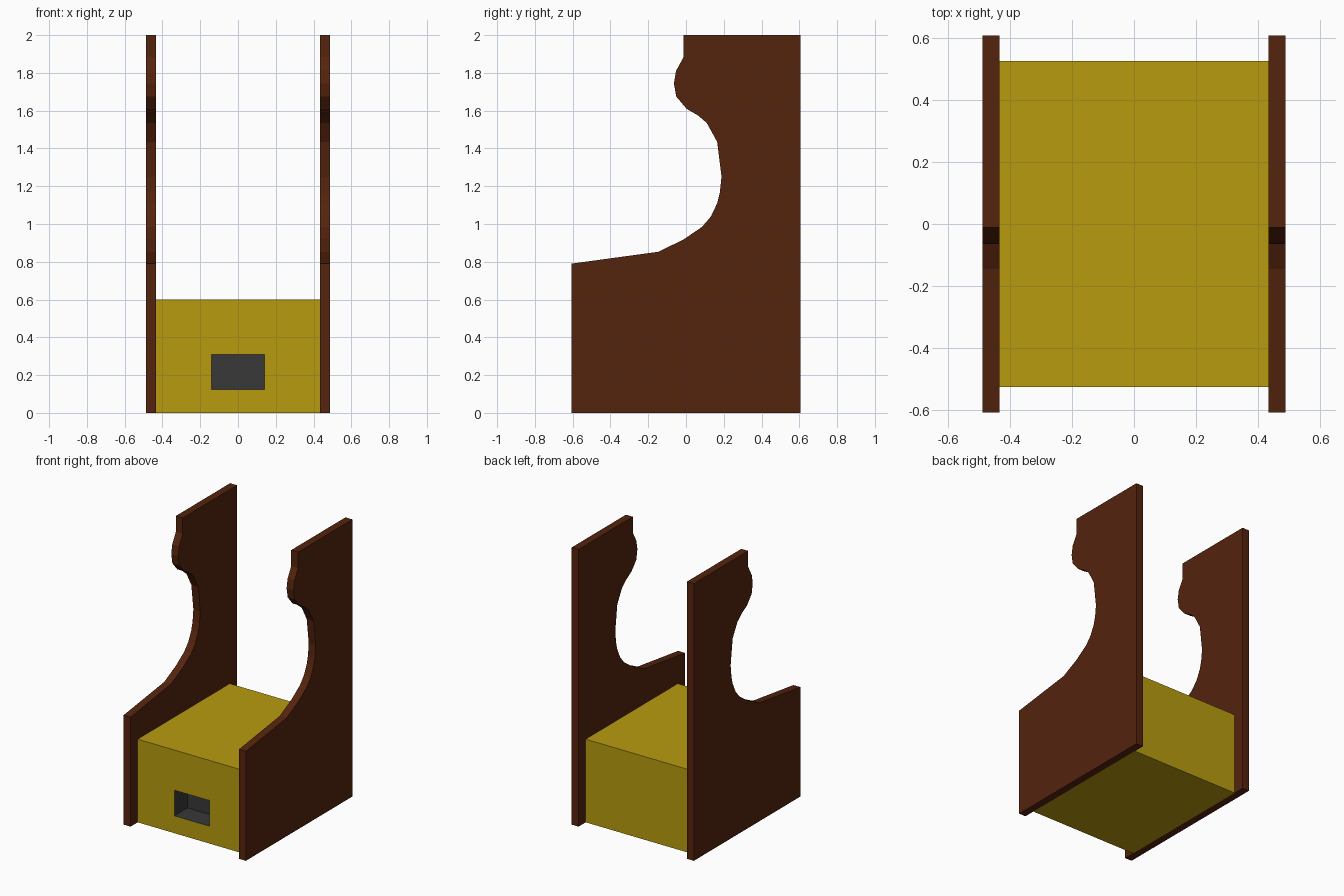
import bpy, bmesh

if "Cube" in bpy.data.objects:
    bpy.data.objects.remove(bpy.data.objects["Cube"])


def material(name, color):
    mat = bpy.data.materials.new(name)
    mat.diffuse_color = (*color, 1)
    mat.use_nodes = True
    mat.node_tree.nodes["Principled BSDF"].inputs["Base Color"].default_value = mat.diffuse_color
    return mat


def make_object(name, bm, *mats):
    bmesh.ops.recalc_face_normals(bm, faces=bm.faces[:])
    mesh = bpy.data.meshes.new(name)
    bm.to_mesh(mesh)
    bm.free()
    for mat in mats:
        mesh.materials.append(mat)
    obj = bpy.data.objects.new(name, mesh)
    bpy.context.collection.objects.link(obj)
    return obj


brown = material("brown_wood", (0.089, 0.017, 0.004))
yellow = material("yellow_paint", (0.48, 0.33, 0.005))
grey = material("dark_grey", (0.04, 0.04, 0.04))

INNER_X, OUTER_X = 0.433, 0.488

# Side panels: (y, z) outline with a scooped front edge, extruded along x
OUTLINE = [(-0.607, 0), (0.607, 0), (0.607, 2), (-0.012, 2), (-0.012, 1.885),
           (-0.053, 1.81), (-0.064, 1.745), (-0.052, 1.675), (0.003, 1.61),
           (0.063, 1.575), (0.11, 1.535), (0.165, 1.435), (0.188, 1.25),
           (0.179, 1.165), (0.165, 1.11), (0.132, 1.04), (0.085, 0.985),
           (-0.01, 0.92), (-0.145, 0.853), (-0.607, 0.79)]
for name, side in (("left_side_panel", -1), ("right_side_panel", 1)):
    bm = bmesh.new()
    face = bm.faces.new([bm.verts.new((side * INNER_X, y, z)) for y, z in OUTLINE])
    ext = bmesh.ops.extrude_face_region(bm, geom=[face], use_keep_orig=True)
    verts = [v for v in ext["geom"] if isinstance(v, bmesh.types.BMVert)]
    bmesh.ops.translate(bm, vec=(side * (OUTER_X - INNER_X), 0, 0), verts=verts)
    make_object(name, bm, brown)

# Base box between the panels
bm = bmesh.new()
bmesh.ops.create_cube(bm, size=1)
bmesh.ops.scale(bm, vec=(2 * INNER_X, 1.05, 0.6), verts=bm.verts)
bmesh.ops.translate(bm, vec=(0, 0, 0.3), verts=bm.verts)

# Grey recessed slot in the front of the box
front = min(bm.faces, key=lambda f: f.calc_center_median().y)
bmesh.ops.inset_region(bm, faces=[front], thickness=0.1)
for v in front.verts:
    v.co.x = 0.14 if v.co.x > 0 else -0.14
    v.co.z = 0.31 if v.co.z > 0.3 else 0.125
walls = bmesh.ops.extrude_discrete_faces(bm, faces=[front])
back = walls["faces"][0]
bmesh.ops.translate(bm, vec=(0, 0.15, 0), verts=back.verts)
for f in {f for v in back.verts for f in v.link_faces}:
    f.material_index = 1
make_object("base_box", bm, yellow, grey)
